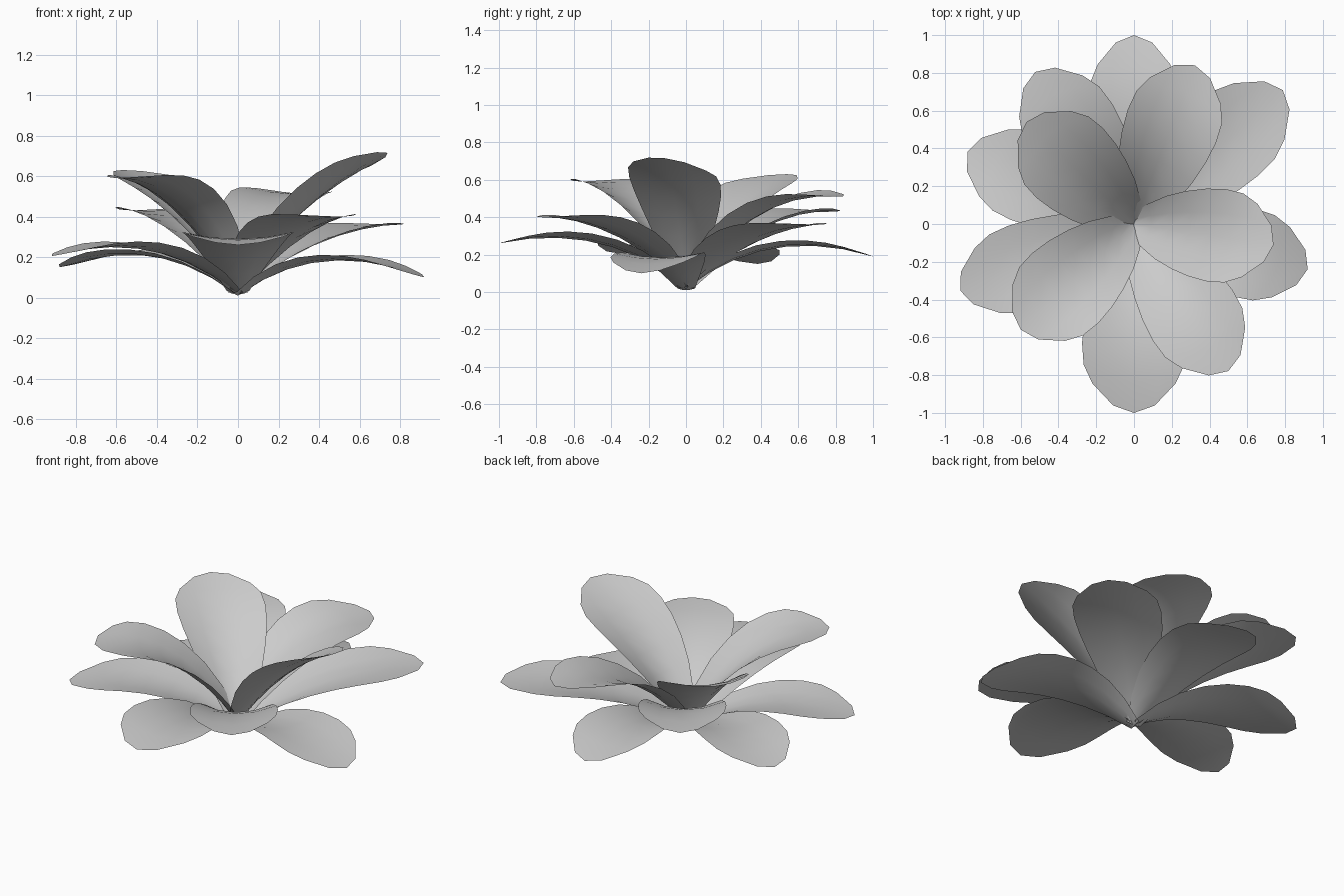
import bpy, math
from mathutils import Vector, Matrix

if "Cube" in bpy.data.objects:
    bpy.data.objects.remove(bpy.data.objects["Cube"])

WIDTHS = [.2, .46, .68, .84, .95, 1.0, .97, .8]   # relative half width, base to tip
COLS = 4


def petal(name, angle, reach, tip_z, width, arch, roll):
    """Cupped petal along an arching centre line, turned about z."""
    k = min(max((tip_z - .1) / .6, 0), 1)          # 0 = outermost, 1 = innermost
    start = Vector((0, 0, .01 + .04 * k))
    end = Vector((reach, 0, tip_z))
    mid = (start + end) / 2
    ctrl = Vector((.43 * reach, 0, mid.z + arch))
    rows = len(WIDTHS)
    verts, faces = [], []
    turn = Matrix.Rotation(math.radians(angle), 3, 'Z')
    for i, w in enumerate(WIDTHS):
        t0 = i / (rows - 1)
        for j in range(COLS + 1):
            u = 2 * j / COLS - 1
            t = t0 - .14 * u * u * t0 ** 3         # rounded tip
            p = start * (1 - t) ** 2 + ctrl * 2 * t * (1 - t) + end * t * t
            d = ((ctrl - start) * (1 - t) + (end - ctrl) * t).normalized()
            n = Vector((-d.z, 0, d.x))
            hw = w * width
            cup = (.22 + .26 * k) * (1 - .75 * t0)
            a = math.radians(roll) * t0
            off = Vector((u * hw, cup * hw * u * u))
            side = off.x * math.cos(a) - off.y * math.sin(a)
            lift = off.x * math.sin(a) + off.y * math.cos(a)
            verts.append(turn @ (p + n * lift + Vector((0, side, 0))))
    c = COLS + 1
    for i in range(rows - 1):
        for j in range(COLS):
            q = i * c + j
            faces.append((q, q + c, q + c + 1, q + 1))
    me = bpy.data.meshes.new(name)
    me.from_pydata(verts, [], faces)
    me.polygons.foreach_set("use_smooth", [True] * len(faces))
    ob = bpy.data.objects.new(name, me)
    bpy.context.collection.objects.link(ob)


# petals: angle, reach, tip height, half width, arch, roll
OUTER = [(-14.6, .95, .10, .24, .25, 0), (156.5, .96, .15, .24, .24, 0),
         (90, 1.0, .19, .24, .26, 0), (201, .985, .205, .23, .24, 0),
         (270, 1.0, .26, .275, .24, 0)]
MIDDLE = [(42, 1.06, .36, .25, .16, 0), (-57.3, .925, .40, .25, .19, 0),
          (123, .96, .43, .25, .22, 0)]
INNER = [(69, .90, .51, .25, .28, 3), (223, .82, .59, .255, .29, 0),
         (136.5, .785, .63, .255, .15, 0), (-8.5, .747, .715, .25, .13, -8)]
for label, ring in (("outer", OUTER), ("middle", MIDDLE), ("inner", INNER)):
    for i, args in enumerate(ring):
        petal(f"{label}_petal_{i + 1}", *args)
